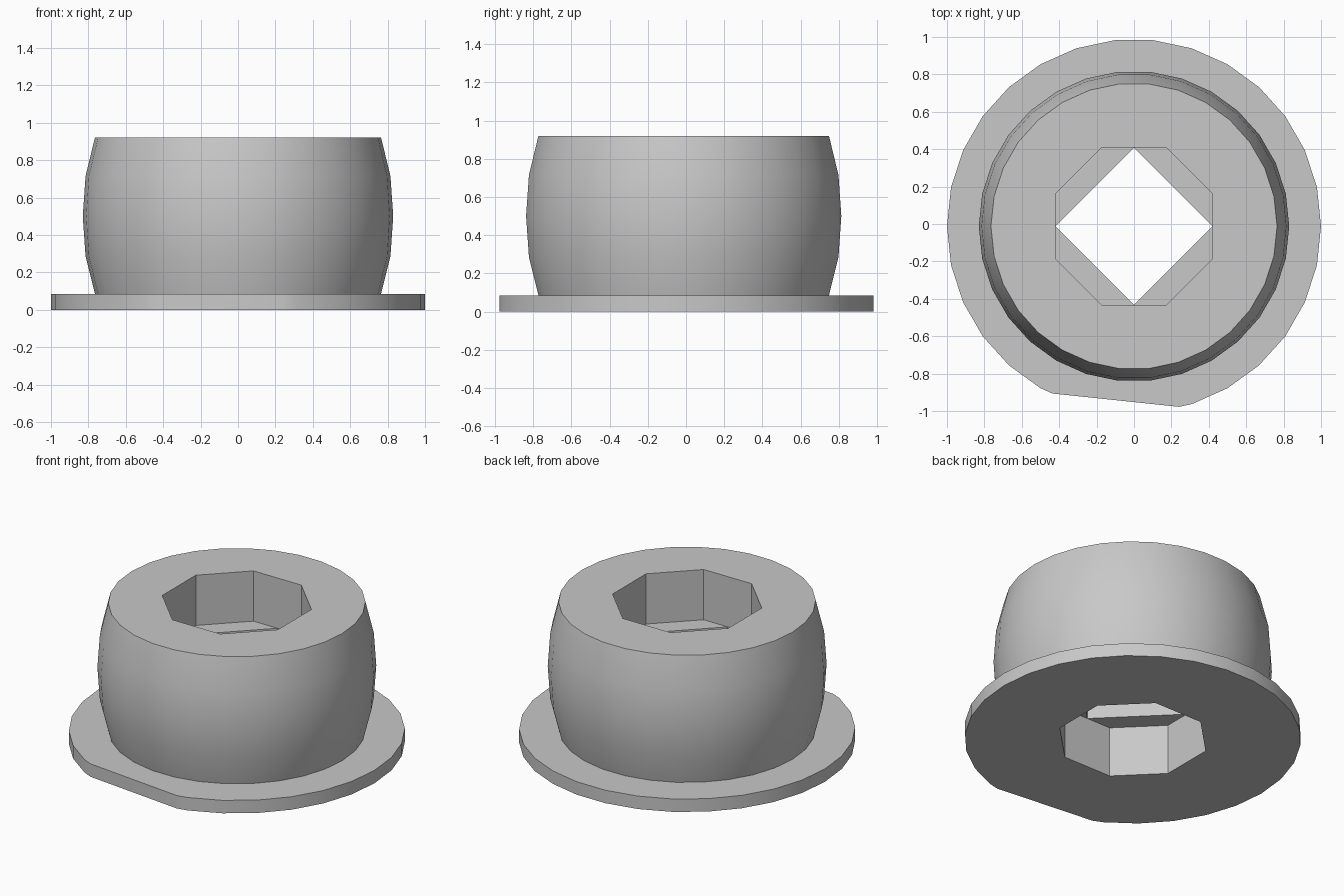
import bpy
import bmesh
import math
from mathutils import Vector

if "Cube" in bpy.data.objects:
    bpy.data.objects.remove(bpy.data.objects["Cube"], do_unlink=True)

CENTRE_Y = -0.012
BORE = 0.42            # distance from the axis to each flat of the bore
HEIGHT = 0.92
FLANGE_TOP = 0.085

grey = bpy.data.materials.new("plain grey")
grey.use_nodes = True
grey.diffuse_color = (0.58, 0.58, 0.58, 1)
grey.node_tree.nodes["Principled BSDF"].inputs["Base Color"].default_value = (0.58, 0.58, 0.58, 1)


def make_object(name, bm):
    bmesh.ops.recalc_face_normals(bm, faces=bm.faces)
    mesh = bpy.data.meshes.new(name)
    bm.to_mesh(mesh)
    bm.free()
    mesh.materials.append(grey)
    obj = bpy.data.objects.new(name, mesh)
    obj.location.y = CENTRE_Y
    bpy.context.collection.objects.link(obj)
    return obj


def ring_points(radius, sides, z, start=0.0):
    return [Vector((radius * math.cos(start + math.tau * i / sides),
                    radius * math.sin(start + math.tau * i / sides), z))
            for i in range(sides)]


def add_loft(bm, loops):
    """Skin a stack of matching loops and cap both ends."""
    rings = [[bm.verts.new(p) for p in loop] for loop in loops]
    n = len(rings[0])
    for low, high in zip(rings, rings[1:]):
        for i in range(n):
            j = (i + 1) % n
            bm.faces.new((low[i], low[j], high[j], high[i]))
    bm.faces.new(rings[0][::-1])
    bm.faces.new(rings[-1])


# Body: flange and bulging barrel in one lathed profile
profile = [(1.0, 0), (1.0, FLANGE_TOP), (0.765, FLANGE_TOP), (0.815, 0.285),
           (0.83, 0.5), (0.815, 0.715), (0.765, HEIGHT)]
bm = bmesh.new()
add_loft(bm, [ring_points(r, 30, z) for r, z in profile])

# Slightly skewed flat on the flange's front edge
flat_a, flat_b = Vector((-0.43, -0.895, 0)), Vector((0.235, -0.965, 0))
along = flat_b - flat_a
outward = Vector((along.y, -along.x, 0)).normalized()
cut = bmesh.ops.bisect_plane(bm, geom=bm.verts[:] + bm.edges[:] + bm.faces[:],
                             plane_co=flat_a, plane_no=outward, clear_outer=True)
edges = [e for e in cut["geom_cut"] if isinstance(e, bmesh.types.BMEdge)]
bmesh.ops.holes_fill(bm, edges=[e for e in edges if e.is_boundary], sides=0)
body = make_object("flanged_body", bm)

# Octagonal bore through the whole body
bm = bmesh.new()
bore_radius = BORE / math.cos(math.pi / 8)
add_loft(bm, [ring_points(bore_radius, 8, z, math.pi / 8) for z in (-0.2, HEIGHT + 0.2)])
cutter = make_object("bore_cutter", bm)
cutter.hide_render = True
boolean = body.modifiers.new("bore", 'BOOLEAN')
boolean.operation = 'DIFFERENCE'
boolean.solver = 'EXACT'
boolean.object = cutter

bpy.ops.object.select_all(action='DESELECT')
bpy.context.view_layer.objects.active = body
body.select_set(True)
bpy.ops.object.modifier_apply(modifier=boolean.name)
bpy.data.objects.remove(cutter, do_unlink=True)
bpy.ops.object.shade_smooth_by_angle(angle=math.radians(30))

# Corner webs halfway up the bore, leaving a diamond opening
half_flat = BORE * math.tan(math.pi / 8)
outline = [(BORE, 0), (BORE, half_flat), (half_flat, BORE), (0, BORE)]
bm = bmesh.new()
for quarter in range(4):
    c, s = round(math.cos(quarter * math.pi / 2)), round(math.sin(quarter * math.pi / 2))
    add_loft(bm, [[Vector((c * x - s * y, s * x + c * y, z)) for x, y in outline]
                  for z in (0.33, 0.59)])
make_object("bore_corner_webs", bm)
